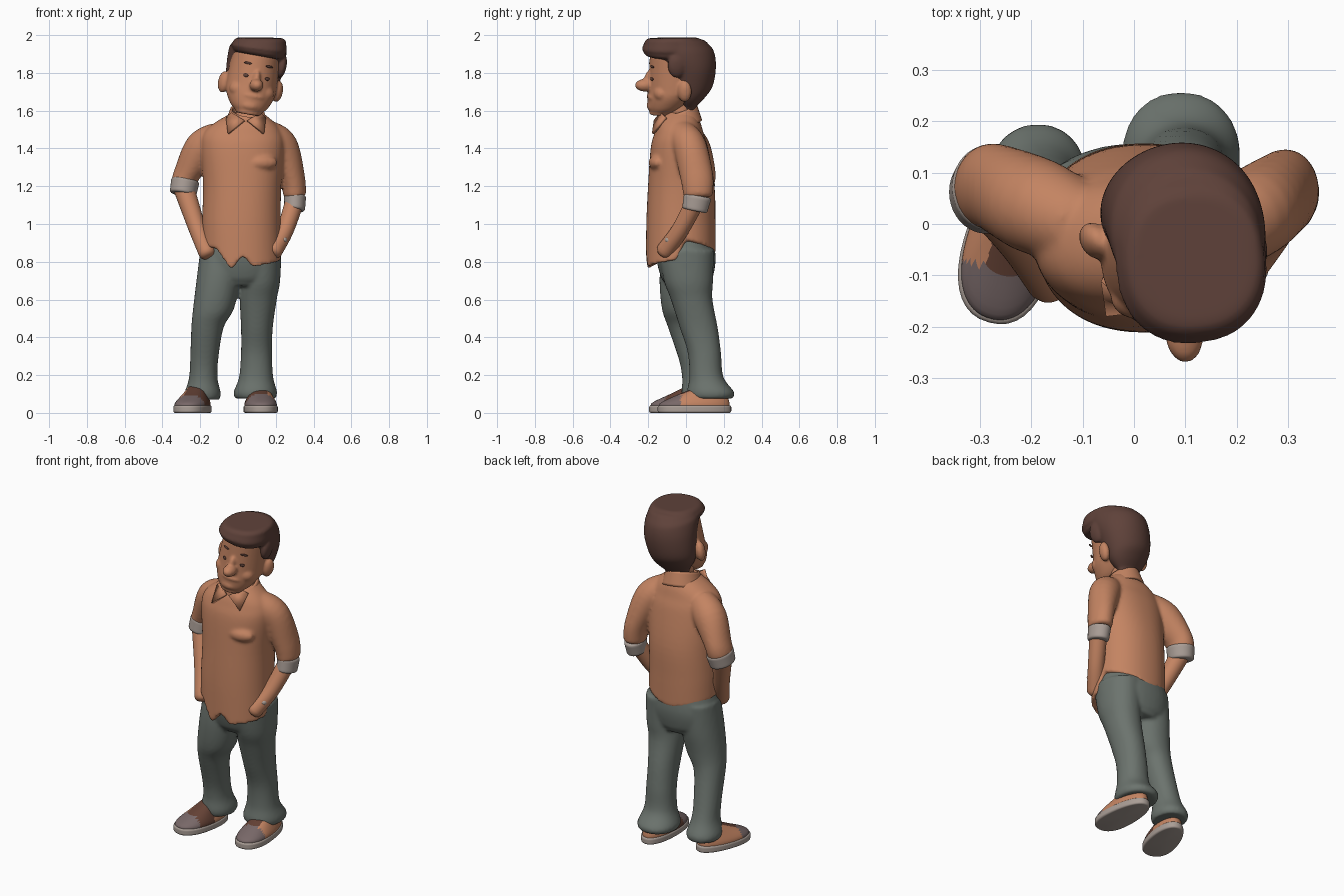
import bpy, bmesh, math
from mathutils import Matrix, Vector

if "Cube" in bpy.data.objects:
    bpy.data.objects.remove(bpy.data.objects["Cube"])


def material(name, *rgb):
    m = bpy.data.materials.new(name)
    m.diffuse_color = (*rgb, 1)
    m.use_nodes = True
    m.node_tree.nodes["Principled BSDF"].inputs["Base Color"].default_value = m.diffuse_color
    return m


TAN = material("tan_cloth_and_skin", 0.55, 0.23, 0.122)
HAIR = material("dark_brown_hair", 0.114, 0.054, 0.042)
PANTS = material("grey_green_trousers", 0.15, 0.174, 0.156)
PALE = material("pale_grey", 0.40, 0.34, 0.305)
TOE = material("mauve_grey_toe", 0.188, 0.138, 0.138)
BROWN = material("shoe_brown", 0.127, 0.053, 0.035)


def finish(name, bm, mats, matrix=Matrix(), rule=None):
    bmesh.ops.recalc_face_normals(bm, faces=bm.faces)
    me = bpy.data.meshes.new(name)
    for f in bm.faces:
        f.smooth = True
        if rule:
            f.material_index = rule(f.calc_center_median())
    bm.to_mesh(me)
    bm.free()
    for m in mats:
        me.materials.append(m)
    me.set_sharp_from_angle(angle=math.radians(50))
    ob = bpy.data.objects.new(name, me)
    bpy.context.collection.objects.link(ob)
    ob.matrix_world = matrix
    return ob


def smooth_rows(rows, n=5):
    """Catmull-Rom interpolation of (x, y, z, rx, ry) rows."""
    out = []
    for i in range(len(rows) - 1):
        a, b, c, d = rows[max(i - 1, 0)], rows[i], rows[i + 1], rows[min(i + 2, len(rows) - 1)]
        for k in range(n):
            t = k / n
            out.append([0.5 * (2 * q + (r - p) * t + (2 * p - 5 * q + 4 * r - s) * t * t
                               + (3 * q - p - 3 * r + s) * t ** 3)
                        for p, q, r, s in zip(a, b, c, d)])
    return out + [list(rows[-1])]


def round_end(rows, r):
    """Close the last ring with a quarter-round of radius r."""
    x, y, z, rx, ry = rows[-1]
    d = (Vector((x, y, z)) - Vector(rows[-2][:3])).normalized()
    for k in (1, 2, 3):
        a = k * math.pi / 6
        p = Vector((x, y, z)) + d * r * math.sin(a)
        rows.append([*p, rx - r * (1 - math.cos(a)), ry - r * (1 - math.cos(a))])
    return rows


def loft(name, rows, mats, segs=40, follow=False, power=2.0, caps=True, taper=0, rnd=0,
         warp=None, matrix=Matrix(), rule=None):
    bm = bmesh.new()
    rows = smooth_rows([(*r, r[-1]) if len(r) == 4 else r for r in rows])
    if rnd:
        rows = round_end(round_end(rows, rnd)[::-1], rnd)
    rings = []
    for i, (x, y, z, rx, ry) in enumerate(rows):
        u, v = Vector((1, 0, 0)), Vector((0, 1, 0))
        if follow:
            t = (Vector(rows[min(i + 1, len(rows) - 1)][:3]) - Vector(rows[max(i - 1, 0)][:3])).normalized()
            u = (u - t * u.dot(t)).normalized()
            v = t.cross(u)
        ring = []
        for k in range(segs):
            a = 2 * math.pi * k / segs
            c, s = (math.copysign(abs(w) ** (2 / power), w) for w in (math.cos(a), math.sin(a)))
            p = Vector((x, y, z)) + u * (rx * c * (1 - taper * s)) + v * (ry * s)
            ring.append(bm.verts.new(warp(p, math.degrees(math.atan2(s, c))) if warp else p))
        rings.append(ring)
    for r0, r1 in zip(rings, rings[1:]):
        for k in range(segs):
            j = (k + 1) % segs
            bm.faces.new((r0[k], r0[j], r1[j], r1[k]))
    if caps:
        for ring in (rings[0], rings[-1]):
            mid = bm.verts.new(sum((v.co for v in ring), Vector()) / segs)
            for k in range(segs):
                bm.faces.new((ring[k], ring[(k + 1) % segs], mid))
    return finish(name, bm, mats, matrix, rule)


def blob(name, loc, size, mat, matrix=Matrix(), yaw=0):
    bm = bmesh.new()
    bmesh.ops.create_uvsphere(bm, u_segments=24, v_segments=14, radius=1)
    bm.transform(Matrix.Translation(loc) @ Matrix.Rotation(yaw, 4, 'Z') @ Matrix.Diagonal((*size, 1)))
    return finish(name, bm, [mat], matrix)


def fuse(name, parts, mat, voxel, rounds):
    """Melt overlapping parts into one soft skin."""
    bm = bmesh.new()
    for ob in parts:
        ob.data.transform(ob.matrix_world)
        bm.from_mesh(ob.data)
        bpy.data.objects.remove(ob)
    me = bpy.data.meshes.new(name)
    bm.to_mesh(me)
    bm.free()
    me.materials.append(mat)
    ob = bpy.data.objects.new(name, me)
    bpy.context.collection.objects.link(ob)
    mod = ob.modifiers.new("melt", 'REMESH')
    mod.mode, mod.voxel_size, mod.use_smooth_shade = 'VOXEL', voxel, True
    mod = ob.modifiers.new("soften", 'SMOOTH')
    mod.factor, mod.iterations = 0.5, rounds


# Shirt body with a wavy hem: (angle, height) around the waist
HEM = [(-180, .9), (-130, .87), (-105, .75), (-88, .84), (-75, .77), (-5, .81), (8, .92), (90, .84), (180, .9)]


def hem_warp(p, ang):
    if p.z < 1.05:
        for (a0, h0), (a1, h1) in zip(HEM, HEM[1:]):
            if a0 <= ang <= a1:
                h = h0 + (h1 - h0) * (ang - a0) / (a1 - a0)
                p.z = 1.05 - (1.05 - p.z) * (1.05 - h) / 0.25
                break
    return p


shirt = [
    loft("body", [(.02, -.027, .8, .21, .184), (.018, -.027, 1, .208, .183), (.022, -.025, 1.2, .207, .176),
                  (.025, -.035, 1.4, .22, .152), (.025, -.037, 1.48, .207, .13),
                  (.035, -.035, 1.535, .16, .112), (.05, -.03, 1.59, .08, .08)],
         [TAN], segs=72, power=2.2, warp=hem_warp),
    blob("pocket", (.14, -.165, 1.325), (.072, .03, .035), TAN, yaw=.25)]

# Neck and collar
loft("neck", [(.05, -.02, 1.48, .075), (.058, -.03, 1.68, .075)], [TAN])


def collar_warp(p, ang):
    p.z += 0.32 * (p.y + .04) - .12 * (p.x - .05)
    return p


collar = loft("collar_band", [(.048, -.035, 1.51, .12), (.05, -.042, 1.6, .09, .1)],
              [TAN], caps=False, warp=collar_warp)
collar.modifiers.new("thickness", 'SOLIDIFY').thickness = 0.012
for side in (-1, 1):
    bm = bmesh.new()
    pts = [(.005, -.158, 1.545), (.09, -.168, 1.475), (.1, -.1, 1.56), (.07, -.125, 1.585)]
    bm.faces.new([bm.verts.new((.042 + side * x, y, z)) for x, y, z in pts])
    flap = finish("collar_flap", bm, [TAN])
    flap.modifiers.new("thickness", 'SOLIDIFY').thickness = 0.015


# Arms: sleeve, rolled cuff, forearm ending in the pocket
def arm(side, sleeve, cuff, forearm):
    shirt.append(loft(side + "_sleeve", sleeve, [TAN], follow=True, rnd=.02))
    loft(side + "_sleeve_cuff", cuff, [PALE], follow=True, rnd=.012)
    loft(side + "_forearm", forearm, [TAN], follow=True, rnd=.03)


arm("left", [(-.11, 0, 1.46, .08), (-.19, .035, 1.4, .094), (-.268, .07, 1.27, .071, .087), (-.284, .07, 1.22, .069, .081)],
    [(-.28, .07, 1.222, .075, .085), (-.29, .06, 1.168, .071, .08)],
    [(-.29, .06, 1.2, .056), (-.22, -.03, .99, .047), (-.165, -.11, .85, .045)])
arm("right", [(.16, -.02, 1.47, .08), (.23, .02, 1.41, .088), (.287, .057, 1.25, .067, .087), (.3, .064, 1.16, .061, .079)],
    [(.302, .06, 1.14, .058, .073), (.3, .048, 1.082, .055, .068)],
    [(.303, .055, 1.13, .05), (.25, -.03, .97, .046), (.19, -.11, .86, .047)])
blob("wrist_patch", (.243, -.09, .915), (.018, .022, .018), PALE)
fuse("shirt", shirt, TAN, .01, 5)

# Trousers
trousers = [loft("hips", [(.015, -.01, .96, .18, .15), (.013, 0, .82, .216, .157), (.01, .005, .72, .2, .138),
                          (.01, .008, .69, .15, .12)], [PANTS], power=2.2, rnd=.02)]


def leg(side, rows, cuff):
    x, y, z, rx, ry = cuff
    hem = [(x, y, z, rx, ry), (x, y, z - .035, rx * .92, ry * .93)]
    trousers.append(loft(side + "_trouser_leg", rows + hem, [PANTS], power=2.15))


leg("left", [(-.09, 0, .86, .11, .13), (-.105, -.01, .7, .115, .13), (-.13, -.015, .55, .108, .112),
             (-.162, 0, .45, .085, .094), (-.179, .045, .28, .074, .082), (-.184, .068, .18, .076, .088)],
    (-.187, .085, .105, .096, .109))
leg("right", [(.115, 0, .86, .115, .148), (.117, .013, .7, .106, .13), (.107, .03, .6, .098, .11),
              (.1, .068, .45, .084, .1), (.098, .097, .32, .082, .088), (.096, .108, .19, .09, .09)],
    (.092, .13, .11, .115, .125))
fuse("trousers", trousers, PANTS, .01, 5)


# Shoes: pale sole; upper split into toe cap, laced panel and side
def shoe(side, loc, turn, half, sgn):
    m = Matrix.Translation(loc) @ Matrix.Rotation(turn, 4, 'Z')

    def rule(c):
        if c.y < -.075:
            return 1
        inner = c.x * sgn
        return 2 if (inner > .02 or c.z > .08 and inner > -.035) and c.y < .03 else 0

    loft(side + "_shoe_sole", [(0, 0, .01, .089, half), (0, 0, .03, .089, half)],
         [PALE], taper=.14, power=2.3, rnd=.01, matrix=m)
    loft(side + "_shoe_upper", [(0, 0, .03, .084, half - .01), (0, .004, .055, .082, half - .014),
                                (0, .045, .1, .06, half - .07), (0, .08, .14, .04, .06)],
         [TAN, TOE, BROWN], segs=128, taper=.14, power=2.2, matrix=m, rule=rule)


shoe("left", (-.235, -.02, 0), -.27, .178, 1)
shoe("right", (.118, .045, 0), .05, .195, -1)

# Head, tilted to one side
HEAD = (Matrix.Translation((.068, -.02, 1.735)) @ Matrix.Rotation(math.radians(10), 4, 'Y')
        @ Matrix.Rotation(math.radians(5), 4, 'Z'))
face = [loft("skull", [(0, -.108, -.14, .07, .065), (0, -.085, -.11, .1, .098), (0, -.055, -.05, .129, .128),
                       (0, -.03, .01, .135, .148), (0, -.022, .16, .128, .15)], [TAN], rnd=.02, matrix=HEAD),
        blob("nose", (.012, -.198, .005), (.037, .054, .034), TAN, HEAD),
        blob("nose_bridge", (.008, -.17, .035), (.022, .032, .05), TAN, HEAD),
        blob("upper_lip", (.005, -.148, -.056), (.07, .042, .02), TAN, HEAD),
        blob("chin", (0, -.138, -.108), (.06, .052, .034), TAN, HEAD)]
for side in (-1, 1):
    face.append(blob("ear", (side * .145, 0, -.008), (.028, .038, .058), TAN, HEAD, -side * .4))
    face.append(blob("cheek", (side * .065, -.115, -.03), (.055, .045, .045), TAN, HEAD))
    blob("eye", (.008 + side * .058, -.167, .047), (.014, .005, .009), HAIR, HEAD, side * .4)
    blob("eyebrow", (.008 + side * .058, -.165, .113), (.022, .005, .006), HAIR, HEAD, side * .35)
fuse("face", face, TAN, .007, 6)


# Hair: back and sides, the swept top (levelled against the tilt), side tuft
def level(p, ang):
    p.z += .16 * p.x * min(max((p.z - .18) / .06, 0), 1)
    return p


hair = [loft("hair_back", [(.005, .033, -.11, .078, .042), (.005, .038, -.06, .118, .084), (.006, .045, 0, .138, .117),
                           (.008, .038, .1, .152, .14), (.006, .005, .18, .153, .163), (.003, -.02, .222, .14, .157)],
             [HAIR], segs=48, rnd=.03, warp=level, matrix=HEAD),
        loft("hair_top", [(.003, -.055, .19, .142, .154), (.003, -.055, .2, .148, .158), (.002, -.052, .226, .14, .15)],
             [HAIR], segs=48, power=2.3, rnd=.03, warp=level, matrix=HEAD),
        blob("tuft", (.14, -.04, .13), (.026, .05, .065), HAIR, HEAD)]
fuse("hair", hair, HAIR, .007, 6)
